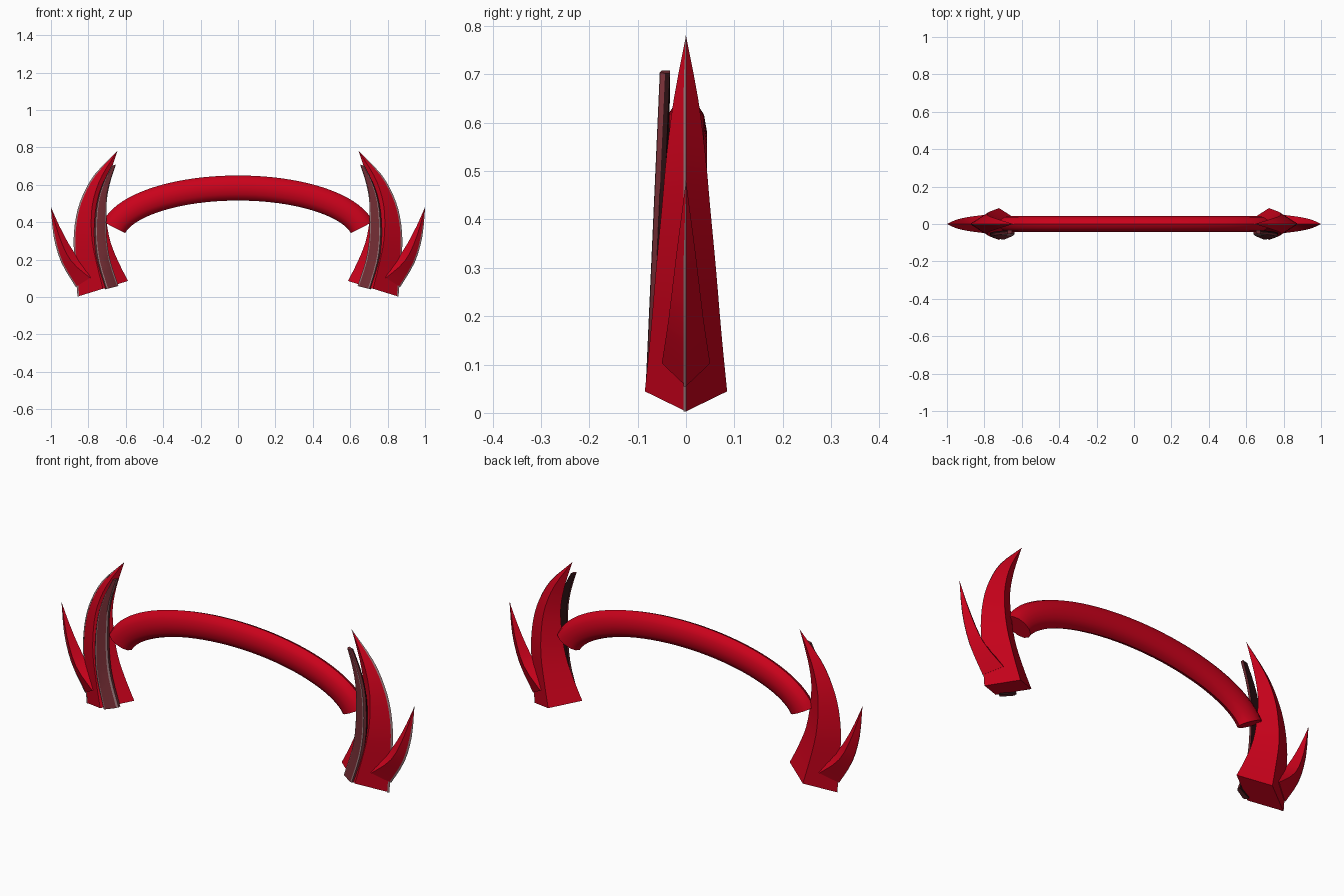
import bpy, bmesh, math
from mathutils import Vector

cube = bpy.data.objects.get("Cube")
if cube:
    bpy.data.objects.remove(cube)


def material(name, rgb):
    m = bpy.data.materials.new(name)
    m.use_nodes = True
    m.diffuse_color = (*rgb, 1)
    m.node_tree.nodes["Principled BSDF"].inputs["Base Color"].default_value = (*rgb, 1)
    return m


MATS = [material("crimson", (0.59, 0.0005, 0.011)),
        material("dull_maroon", (0.17, 0.026, 0.034)),
        material("near_black", (0.02, 0.004, 0.005)),
        material("grey_trim", (0.33, 0.19, 0.2))]


def smooth_rows(rows, steps=3):
    """Catmull-Rom interpolation of rows of numbers."""
    out = []
    for i in range(len(rows) - 1):
        a, b, c, d = (Vector(rows[min(max(k, 0), len(rows) - 1)]) for k in range(i - 1, i + 3))
        for s in range(steps):
            t = s / steps
            out.append(0.5 * (2 * b + (c - a) * t + (2 * a - 5 * b + 4 * c - d) * t ** 2
                              + (3 * b - a - 3 * c + d) * t ** 3))
    return out + [Vector(rows[-1])]


def loft(name, rings, columns=(0,), side=1, angle=28):
    """Skin closed rings; each column of faces takes its own material."""
    bm = bmesh.new()
    grid = [[bm.verts.new((x * side, y, z)) for x, y, z in ring] for ring in rings]
    n = len(rings[0])
    for lower, upper in zip(grid, grid[1:]):
        for j in range(n):
            k = (j + 1) % n
            f = bm.faces.new((lower[j], lower[k], upper[k], upper[j]))
            f.material_index = columns[j % len(columns)]
    for ring in (grid[0], grid[-1]):
        bm.faces.new(ring).material_index = columns[-1]
    bmesh.ops.remove_doubles(bm, verts=bm.verts, dist=0.0004)
    bmesh.ops.recalc_face_normals(bm, faces=bm.faces)
    mesh = bpy.data.meshes.new(name)
    bm.to_mesh(mesh)
    bm.free()
    for m in MATS:
        mesh.materials.append(m)
    ob = bpy.data.objects.new(name, mesh)
    bpy.context.collection.objects.link(ob)
    bpy.ops.object.select_all(action='DESELECT')
    ob.select_set(True)
    bpy.context.view_layer.objects.active = ob
    bpy.ops.object.shade_smooth_by_angle(angle=math.radians(angle))


def diamond(rows):
    """Rows of outer x, outer z, inner x, inner z, half depth."""
    return [[(ox, 0, oz), (mx, -h, mz), (ix, 0, iz), (mx, h, mz)]
            for ox, oz, ix, iz, h in rows
            for mx, mz in [((ox + ix) / 2, (oz + iz) / 2)]]


def edge_trim(rows):
    """Hairline strip along the outer ridge."""
    return [[(ox + 0.002 * w, 0, oz), (ox - 0.007 * w, -0.005 * w, oz), (ox - 0.007 * w, 0, oz)]
            for ox, oz, ix, iz, h in rows for w in [max(0.3, min(1, h / 0.02))]]


# Profiles from base to tip
large = smooth_rows([
    (0.856, 0.003, 0.588, 0.086, 0.085), (0.868, 0.15, 0.638, 0.185, 0.073),
    (0.877, 0.30, 0.682, 0.295, 0.062), (0.864, 0.43, 0.705, 0.42, 0.05),
    (0.83, 0.54, 0.71, 0.53, 0.04), (0.765, 0.655, 0.688, 0.645, 0.025),
    (0.645, 0.78, 0.645, 0.78, 0)])
small = smooth_rows([
    (0.866, 0.055, 0.715, 0.15, 0.05), (0.943, 0.185, 0.845, 0.205, 0.036),
    (0.984, 0.325, 0.93, 0.33, 0.02), (1.0, 0.48, 1.0, 0.48, 0)])
# Centre x, z and half width of the front strip
strip = smooth_rows([
    (0.675, 0.05, 0.036), (0.718, 0.19, 0.034), (0.735, 0.31, 0.033),
    (0.735, 0.43, 0.031), (0.725, 0.53, 0.026), (0.70, 0.62, 0.02), (0.665, 0.705, 0.012)])


def strip_ring(x, z, w):
    """Crowned section whose inner side falls back along the horn."""
    y = -0.086 + 0.045 * z
    fall = 0.025 * (1 - z / 0.75)
    points = [(-1, 0.006 + fall), (-0.8, 0.002 + fall * 0.8), (0.55, 0), (0.75, 0.001),
              (1, 0.011), (1, 0.021), (-1, 0.02 + fall)]
    return [(x + w * u, y + v, z - w * u * 0.25) for u, v in points]


# Horn groups on both sides
for label, side in (("left", 1), ("right", -1)):
    loft(label + "_large_horn", diamond(large), side=side)
    loft(label + "_small_horn", diamond(small), side=side)
    loft(label + "_large_horn_trim", edge_trim(large), (3,), side)
    loft(label + "_small_horn_trim", edge_trim(small), (3,), side)
    loft(label + "_front_strip", [strip_ring(*r) for r in strip], (3, 1, 3, 1, 2, 2, 1), side)

# Arched band joining the horns
arch = []
for i in range(41):
    t = -1.38 + 2.76 * i / 40
    centre = Vector((0.675 * math.sin(t), 0, 0.323 + 0.26 * math.cos(t)))
    normal = Vector((0.26 * math.sin(t), 0, 0.675 * math.cos(t))).normalized()
    arch.append([centre + normal * (0.067 * math.sin(a)) + Vector((0, 0.043 * math.cos(a), 0))
                 for a in (math.tau * k / 12 for k in range(12))])
loft("arched_band", arch, angle=45)
